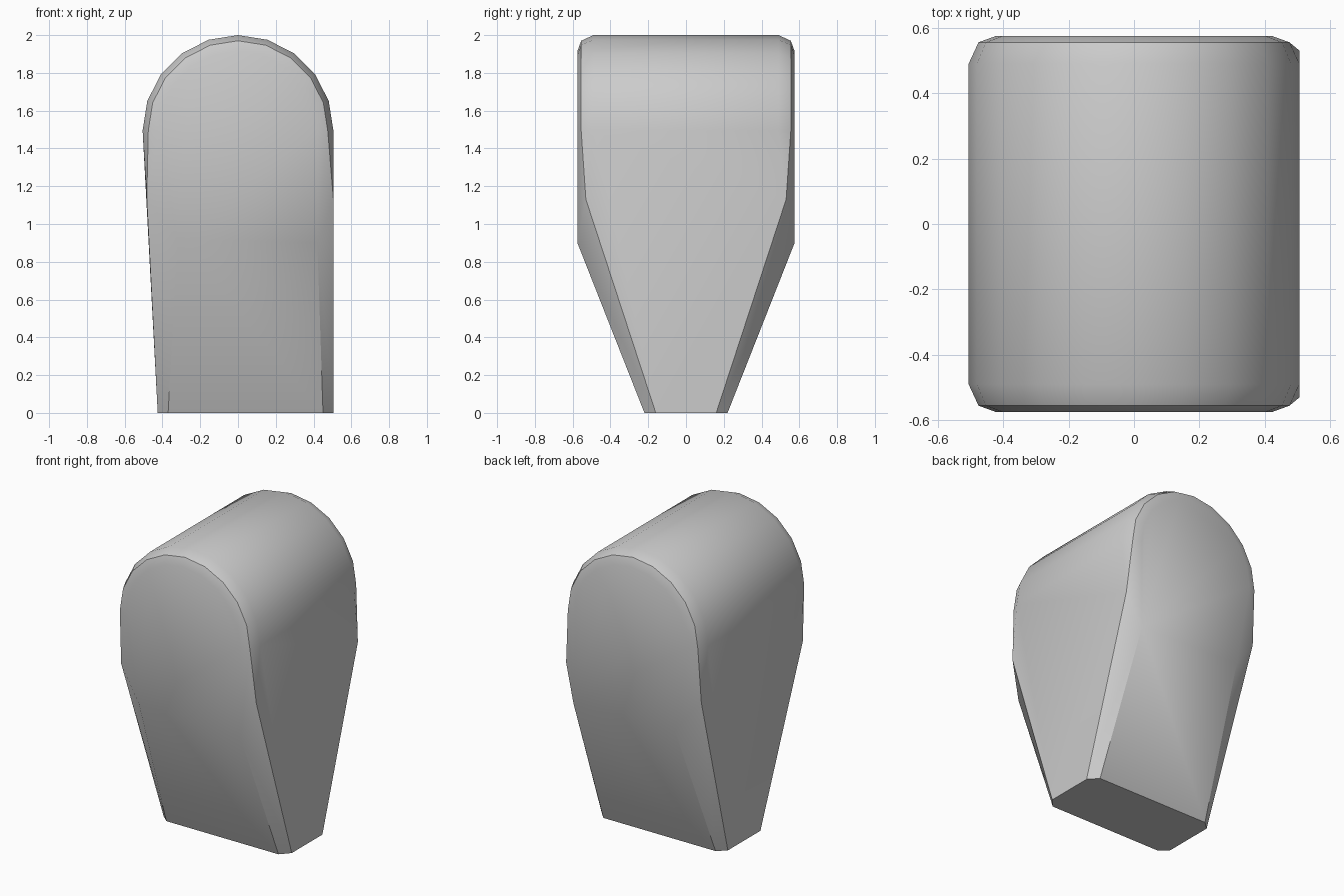
import bpy, bmesh
from math import sin, cos, pi, radians

cube = bpy.data.objects.get("Cube")
if cube:
    bpy.data.objects.remove(cube)

# Plain grey material
grey = bpy.data.materials.new("plain grey")
grey.use_nodes = True
colour = (0.6, 0.6, 0.6, 1)
grey.diffuse_color = colour
grey.node_tree.nodes["Principled BSDF"].inputs["Base Color"].default_value = colour

bm = bmesh.new()
CENTRE_Z = 1.495
SEGMENTS = 10


def both_ends(x, y, z):
    for side in (-1, 1):
        bm.verts.new((x, side * y, z))


# Rounded crown: three shrinking arches form the chamfered rim
for radius, y in ((0.505, 0.49), (0.475, 0.555), (0.42, 0.575)):
    for i in range(SEGMENTS + 1):
        a = pi * i / SEGMENTS
        both_ends(radius * cos(a), y, CENTRE_Z + radius * sin(a))

# Shoulders, where the straight ends turn into the wedge
for x, y, z in ((-0.483, 0.53, 1.13), (0.505, 0.53, 1.13),
                (-0.32, 0.575, 0.92), (0.42, 0.575, 0.9)):
    both_ends(x, y, z)

# Narrow foot with cut corners
for x, y in ((-0.425, 0.17), (-0.37, 0.22), (0.45, 0.22), (0.505, 0.16)):
    both_ends(x, y, 0)

# Wrap the sections in one convex skin
hull = bmesh.ops.convex_hull(bm, input=bm.verts)
loose = {g for g in hull["geom_interior"] + hull["geom_unused"]
         if isinstance(g, bmesh.types.BMVert)}
bmesh.ops.delete(bm, geom=list(loose), context="VERTS")
bmesh.ops.dissolve_limit(bm, angle_limit=radians(1), verts=bm.verts, edges=bm.edges)
bmesh.ops.recalc_face_normals(bm, faces=bm.faces)

mesh = bpy.data.meshes.new("wedge_key")
bm.to_mesh(mesh)
bm.free()
mesh.materials.append(grey)
body = bpy.data.objects.new("wedge_key", mesh)
bpy.context.collection.objects.link(body)

# Soft shading with crisp edges
bpy.ops.object.select_all(action="DESELECT")
body.select_set(True)
bpy.context.view_layer.objects.active = body
bpy.ops.object.shade_smooth_by_angle(angle=radians(30))
